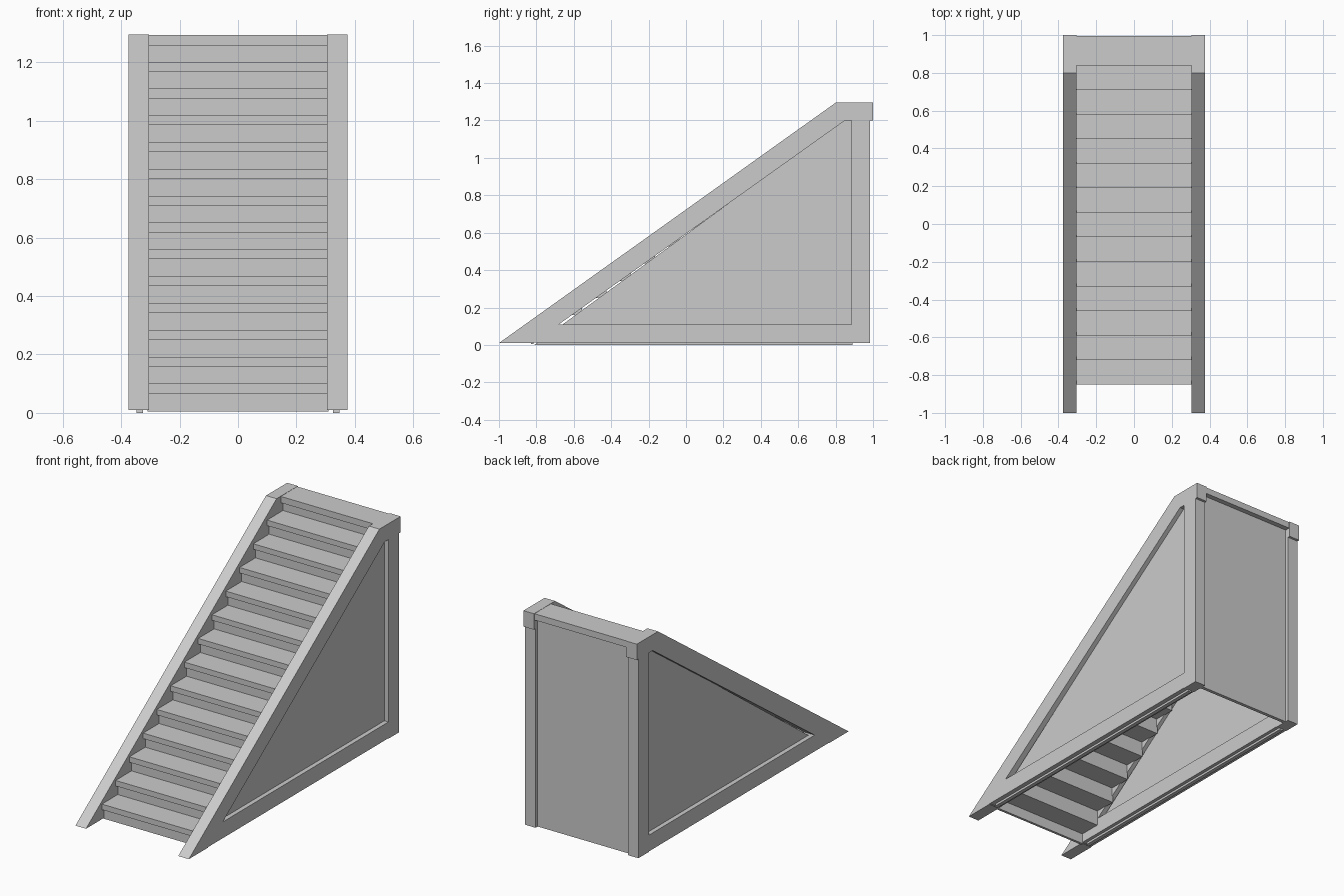
import bpy, bmesh

if "Cube" in bpy.data.objects:
    bpy.data.objects.remove(bpy.data.objects["Cube"])


def prism(name, profile, x0, x1):
    """Extrude a (y, z) profile from x0 to x1."""
    bm = bmesh.new()
    face = bm.faces.new([bm.verts.new((x0, y, z)) for y, z in profile])
    ext = bmesh.ops.extrude_face_region(bm, geom=[face])
    verts = [g for g in ext["geom"] if isinstance(g, bmesh.types.BMVert)]
    bmesh.ops.translate(bm, verts=verts, vec=(x1 - x0, 0, 0))
    bmesh.ops.recalc_face_normals(bm, faces=bm.faces)
    mesh = bpy.data.meshes.new(name)
    bm.to_mesh(mesh)
    bm.free()
    obj = bpy.data.objects.new(name, mesh)
    bpy.context.collection.objects.link(obj)
    return obj


def box(name, x0, x1, y0, y1, z0, z1):
    return prism(name, [(y0, z0), (y1, z0), (y1, z1), (y0, z1)], x0, x1)


def mirrored(obj):
    obj.modifiers.new("Mirror", "MIRROR").use_axis[0] = True


IN, OUT = 0.305, 0.375

# Sloped stringers with the flat cap at the top
mirrored(prism("stringer", [(-1, 0.01), (0.8, 1.295), (1, 1.295), (1, 1.2),
                            (0.85, 1.2), (-0.82, 0.01)], IN, OUT))

# Rear posts and bottom rails
mirrored(box("rear_post", IN, OUT, 0.885, 0.985, 0.01, 1.2))
mirrored(prism("bottom_rail", [(-0.82, 0.013), (0.885, 0.013),
                               (0.885, 0.11), (-0.685, 0.11)], IN, OUT))

# Recessed triangular side panels
mirrored(prism("side_panel", [(-0.81, 0.0), (0.89, 0.0),
                              (0.89, 1.21), (0.85, 1.21)], 0.325, 0.348))

# Back panel between the posts
box("back_panel", -0.32, 0.32, 0.945, 0.965, 0.01, 1.27)

# Treads with overhanging noses, and risers set back below them
RUN, RISE, COUNT = 0.13, 0.0918, 14
for i in range(COUNT):
    y, z = -0.85 + RUN * i, 0.1 + RISE * i
    last = i == COUNT - 1
    back = 0.995 if last else y + RUN + 0.035
    thick = 0.038 if last else 0.033
    box("top_landing" if last else "tread", -0.31, 0.31, y, back, z - thick, z)
    box("riser", -0.31, 0.31, y + 0.02, y + 0.035,
        0.005 if i == 0 else z - RISE, z - thick)
